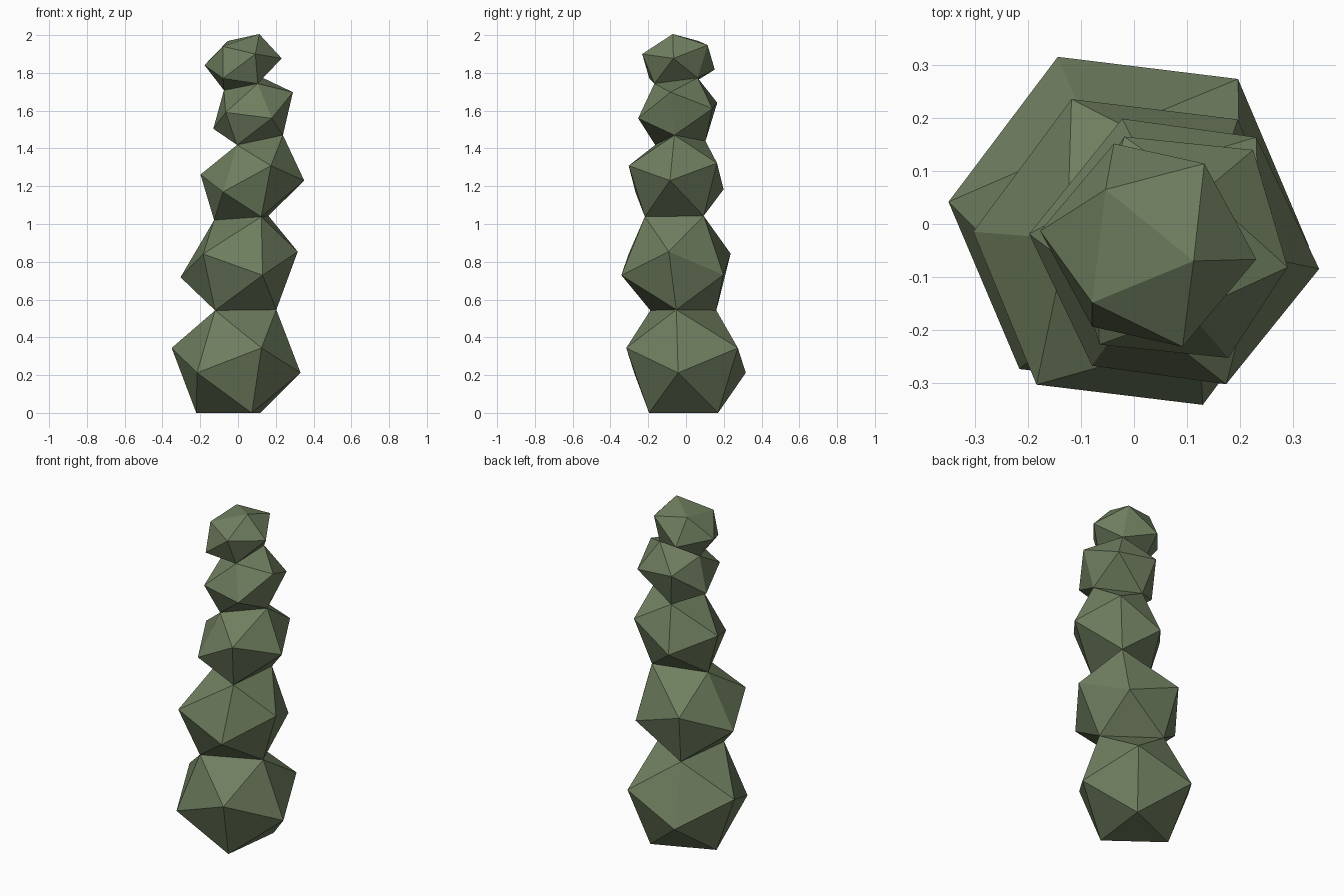
import bpy, bmesh
from math import radians, cos, sin
from mathutils import Vector

cube = bpy.data.objects.get("Cube")
if cube:
    bpy.data.objects.remove(cube)

# Olive stone colour
olive = bpy.data.materials.new("olive_green")
olive.use_nodes = True
colour = (0.16, 0.21, 0.115, 1)
olive.diffuse_color = colour
olive.node_tree.nodes["Principled BSDF"].inputs["Base Color"].default_value = colour

# Each boulder: centre, radius, upward axis
boulders = [
    ((-0.01, 0.0, 0.278), 0.35, (0, 0, 1)),
    ((0.006, -0.053, 0.786), 0.32, (-0.025, 0, 1)),
    ((0.076, -0.052, 1.246), 0.277, (-0.135, -0.013, 1)),
    ((0.08, -0.044, 1.601), 0.235, (-0.26, -0.1, 1)),
    ((0.027, -0.04, 1.859), 0.207, (-0.3, -0.1, 1)),
]
CAP_R, CAP_H = 0.607, 0.795    # end triangles of an icosahedron on its face
BELT_R, BELT_H = 0.982, 0.188  # staggered middle belt


def triangle(boulder, radius, height, angle):
    """Three points around the axis of one boulder."""
    centre, size, axis = boulder
    up = Vector(axis).normalized()
    side = (Vector((1, 0, 0)) - up * up.x).normalized()
    across = up.cross(side)
    turns = [radians(angle + 120 * j) for j in range(3)]
    return [Vector(centre) + size * (radius * (side * cos(t) + across * sin(t)) + height * up)
            for t in turns]


bm = bmesh.new()


def add(points):
    return [bm.verts.new(p) for p in points]


# Joints: neighbouring boulders meet in the mean of their end triangles
joints = []
for i in range(len(boulders) + 1):
    angle = 60 * i - 67
    ends = []
    if i > 0:
        top = CAP_H if i < len(boulders) else 0.57
        ends.append(triangle(boulders[i - 1], CAP_R, top, angle))
    if i < len(boulders):
        ends.append(triangle(boulders[i], CAP_R, -CAP_H, angle))
    joints.append(add([sum(p, Vector()) / len(p) for p in zip(*ends)]))

# Belts and facets of every boulder
for i, boulder in enumerate(boulders):
    bottom, top = joints[i], joints[i + 1]
    upper = add(triangle(boulder, BELT_R, BELT_H, 60 * i - 67))
    lower = add(triangle(boulder, BELT_R, -BELT_H, 60 * i - 7))
    for j in range(3):
        k = (j + 1) % 3
        for facet in ((bottom[j], bottom[k], lower[j]),
                      (bottom[j], lower[j], upper[j]),
                      (bottom[k], upper[k], lower[j]),
                      (top[j], top[k], upper[k]),
                      (top[j], lower[j], upper[j]),
                      (top[j], lower[j], upper[k])):
            bm.faces.new(facet)
bm.faces.new(joints[0])
bm.faces.new(joints[-1])
bmesh.ops.recalc_face_normals(bm, faces=bm.faces)

mesh = bpy.data.meshes.new("boulder_column")
bm.to_mesh(mesh)
bm.free()
mesh.materials.append(olive)
column = bpy.data.objects.new("boulder_column", mesh)
bpy.context.collection.objects.link(column)
